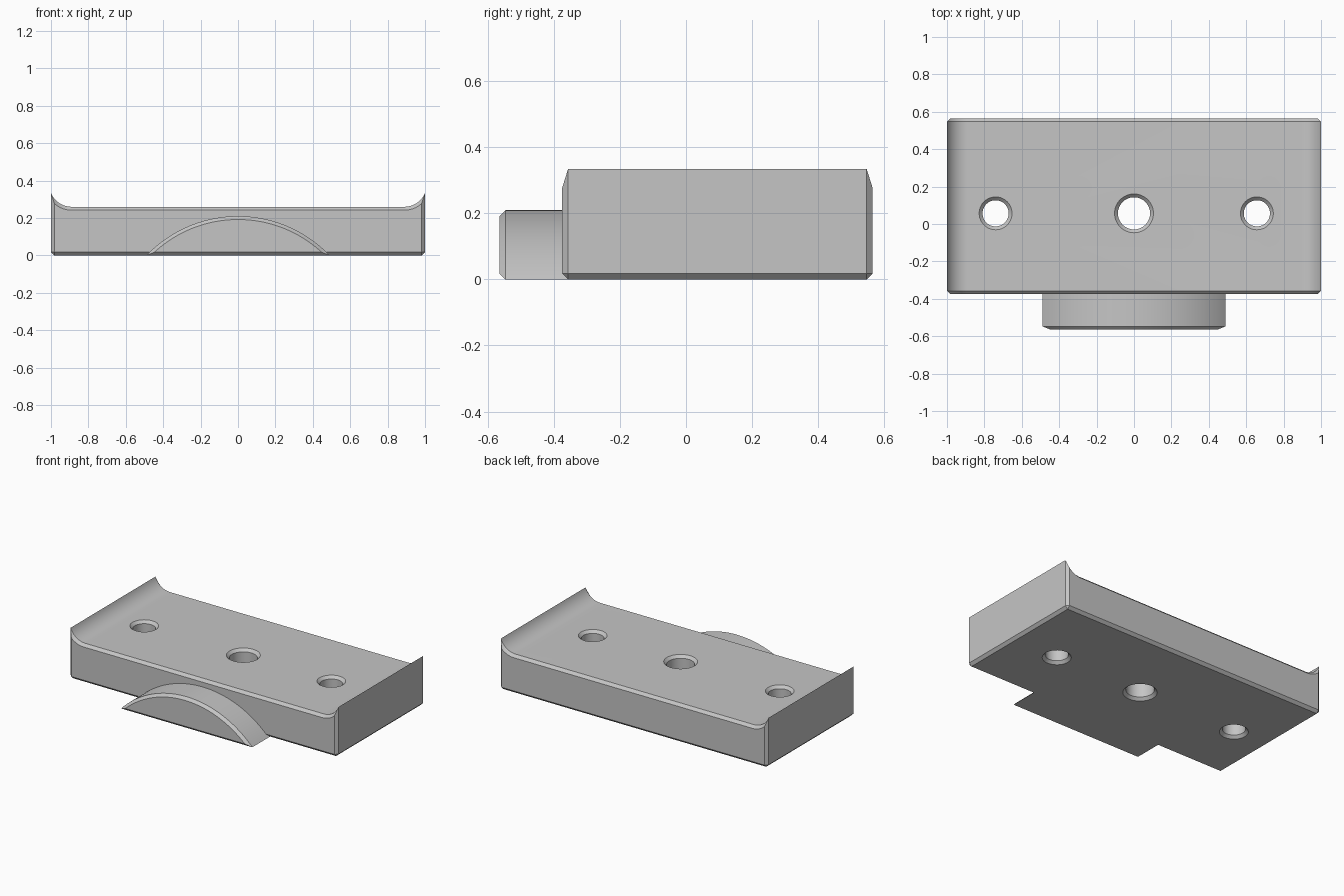
import bpy
import bmesh
import math

cube = bpy.data.objects.get("Cube")
if cube:
    bpy.data.objects.remove(cube, do_unlink=True)

grey = bpy.data.materials.new("plain grey")
grey.use_nodes = True
colour = (0.56, 0.56, 0.56, 1)
grey.diffuse_color = colour
grey.node_tree.nodes["Principled BSDF"].inputs["Base Color"].default_value = colour

C = 0.018  # chamfer size


def add_object(name, bm):
    bmesh.ops.remove_doubles(bm, verts=bm.verts, dist=1e-5)
    bmesh.ops.recalc_face_normals(bm, faces=bm.faces)
    mesh = bpy.data.meshes.new(name)
    bm.to_mesh(mesh)
    bm.free()
    mesh.materials.append(grey)
    obj = bpy.data.objects.new(name, mesh)
    bpy.context.collection.objects.link(obj)
    return obj


def loft(name, sections):
    """Join (y, [(x, z), ...]) sections of equal length and cap both ends."""
    bm = bmesh.new()
    rings = [[bm.verts.new((x, y, z)) for x, z in pts] for y, pts in sections]
    for a, b in zip(rings, rings[1:]):
        for i in range(len(a)):
            j = (i + 1) % len(a)
            bm.faces.new((a[i], a[j], b[j], b[i]))
    bm.faces.new(rings[0])
    bm.faces.new(rings[-1])
    bmesh.ops.dissolve_degenerate(bm, edges=bm.edges, dist=1e-5)
    return add_object(name, bm)


def body_profile(inset, steps=14):
    """Right half, from bottom to the curved lip, then mirrored."""
    edge = 1 - inset
    radius = 0.118 + inset
    cx, cz = 0.89, 0.378
    foot = edge if inset else edge - C
    half = [(foot, inset), (edge, C)]
    end = math.asin((edge - cx) / radius)
    for i in range(steps + 1):
        a = end * (1 - i / steps)
        half.append((cx + radius * math.sin(a), cz - radius * math.cos(a)))
    return half + [(-x, z) for x, z in reversed(half)]


def tab_profile(inset, steps=64):
    """Circular segment standing on its chord."""
    radius = 0.677
    cz = 0.21 - radius
    r = radius - inset
    end = math.acos((inset - cz) / r)
    angles = [end * (1 - 2 * i / steps) for i in range(steps + 1)]
    return [(r * math.sin(a), cz + r * math.cos(a)) for a in angles]


# Block with raised curved lips and chamfered ends
outer, inner = body_profile(0), body_profile(C)
body = loft("mounting_block", [(-0.375, inner), (-0.375 + C, outer),
                               (0.565 - C, outer), (0.565, inner)])

# Curved tab on the front
tab = loft("front_tab", [(-0.565, tab_profile(C)), (-0.565 + C, tab_profile(0)),
                         (-0.375 + C, tab_profile(0))])


# Through holes, countersunk at top and bottom
def hole_cutter(name, x, y, radius, sides=48):
    rim = radius + C
    levels = [(-0.05, rim), (0, rim), (C, radius),
              (0.26 - C, radius), (0.26, rim), (0.4, rim)]
    bm = bmesh.new()
    rings = []
    for z, r in levels:
        rings.append([bm.verts.new((x + r * math.cos(math.tau * i / sides),
                                    y + r * math.sin(math.tau * i / sides), z))
                      for i in range(sides)])
    for a, b in zip(rings, rings[1:]):
        for i in range(sides):
            j = (i + 1) % sides
            bm.faces.new((a[i], a[j], b[j], b[i]))
    bm.faces.new(rings[0])
    bm.faces.new(rings[-1])
    return add_object(name, bm)


cutters = [hole_cutter("right_hole_cutter", -0.74, 0.057, 0.07),
           hole_cutter("middle_hole_cutter", 0, 0.057, 0.086),
           hole_cutter("left_hole_cutter", 0.657, 0.057, 0.07)]
bpy.context.view_layer.objects.active = body
for cutter in cutters:
    mod = body.modifiers.new(cutter.name, "BOOLEAN")
    mod.operation = "DIFFERENCE"
    mod.solver = "EXACT"
    mod.object = cutter
    bpy.ops.object.modifier_apply(modifier=mod.name)
    bpy.data.objects.remove(cutter, do_unlink=True)

# Smooth curves, sharp chamfers
bpy.ops.object.select_all(action="DESELECT")
for obj in (body, tab):
    obj.select_set(True)
bpy.ops.object.shade_smooth_by_angle(angle=math.radians(25))
